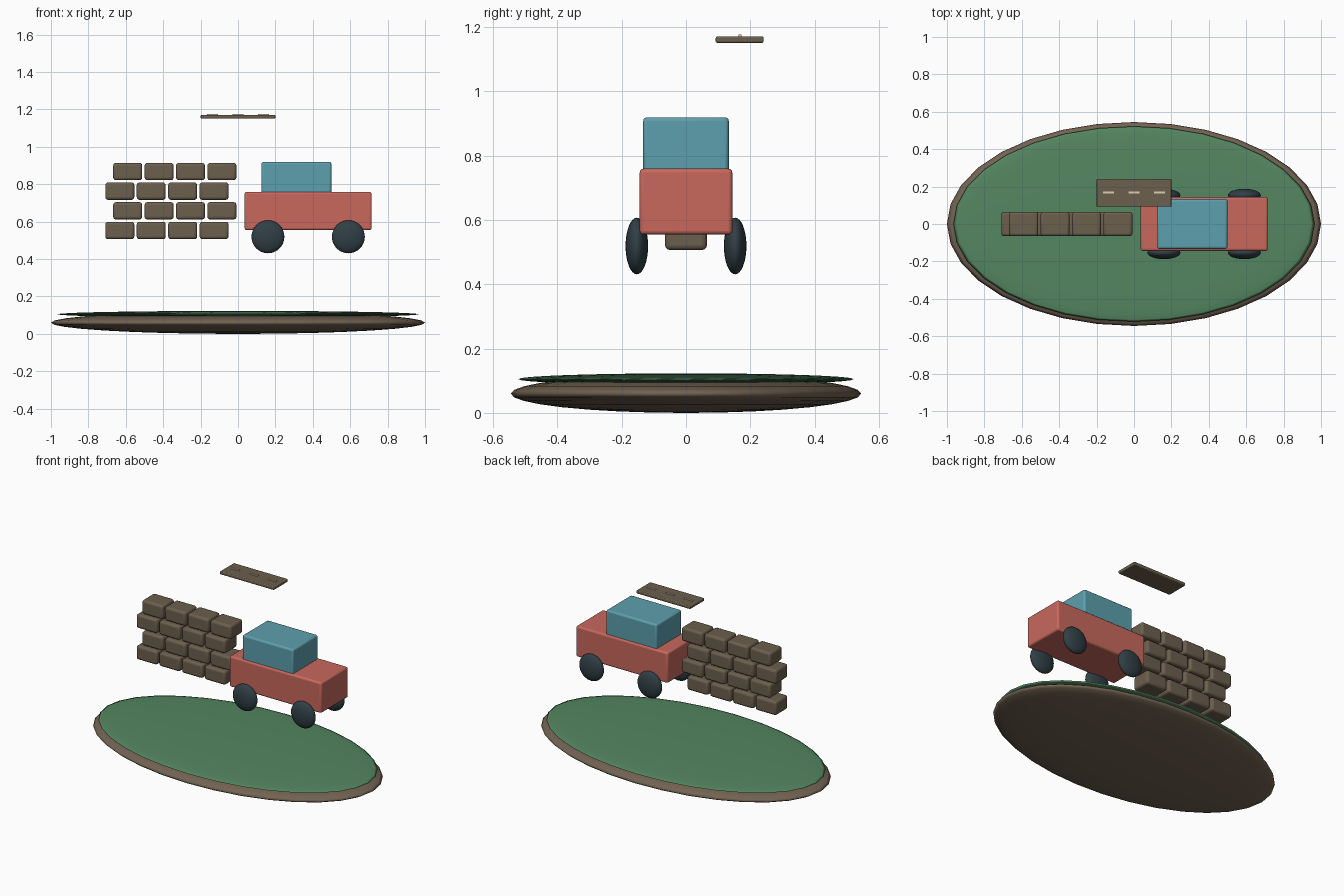
import bpy
from math import radians

if "Cube" in bpy.data.objects:
    bpy.data.objects.remove(bpy.data.objects["Cube"])


def material(name, rgb):
    m = bpy.data.materials.new(name)
    m.diffuse_color = (*rgb, 1)
    m.use_nodes = True
    m.node_tree.nodes["Principled BSDF"].inputs["Base Color"].default_value = m.diffuse_color
    return m


EARTH = material("earth", (0.17, 0.125, 0.085))
GRASS = material("grass", (0.09, 0.24, 0.12))
RED = material("red_paint", (0.58, 0.14, 0.11))
GLASS = material("blue_glass", (0.11, 0.35, 0.42))
RUBBER = material("rubber", (0.03, 0.05, 0.06))
STONE = material("stone", (0.15, 0.115, 0.075))
CREAM = material("cream", (0.72, 0.64, 0.45))


def finish(ob, name, mat):
    ob.name = name
    ob.data.materials.append(mat)


def box(name, center, size, mat, bevel=0.0):
    bpy.ops.mesh.primitive_cube_add(size=1, location=center)
    ob = bpy.context.object
    ob.scale = size
    bpy.ops.object.transform_apply(location=False, rotation=False, scale=True)
    finish(ob, name, mat)
    if bevel:
        mod = ob.modifiers.new("soft_edges", "BEVEL")
        mod.width = bevel
        mod.segments = 3
        bpy.ops.object.shade_smooth_by_angle(angle=radians(35))
    return ob


def ellipsoid(name, center, radii, mat):
    bpy.ops.mesh.primitive_uv_sphere_add(segments=32, ring_count=16, radius=1, location=center)
    ob = bpy.context.object
    ob.scale = radii
    bpy.ops.object.transform_apply(location=False, rotation=False, scale=True)
    finish(ob, name, mat)
    bpy.ops.object.shade_smooth()
    return ob


# Island: flattened earth with a thin grass cap
ellipsoid("island_earth", (0, 0, 0.06), (1, 0.545, 0.06), EARTH)
ellipsoid("island_grass", (0, 0, 0.105), (0.965, 0.522, 0.018), GRASS)

# Car body and cabin
box("car_body", (0.375, 0, 0.657), (0.68, 0.288, 0.205), RED, 0.012)
box("car_cabin", (0.312, 0, 0.822), (0.375, 0.266, 0.195), GLASS, 0.012)

# Wheels
for x, end in ((0.16, "rear"), (0.59, "front")):
    for side, label in ((-1, "right"), (1, "left")):
        ellipsoid(f"wheel_{end}_{label}", (x, side * 0.153, 0.519), (0.088, 0.035, 0.088), RUBBER)

# Wall: four staggered courses of four blocks
for row in range(4):
    for col in range(4):
        x = -0.632 + col * 0.168 + (row % 2) * 0.042
        box(f"wall_block_{row}_{col}", (x, 0, 0.553 + row * 0.105),
            (0.155, 0.13, 0.093), STONE, 0.015)

# Floating road piece with three lane dashes
box("road", (0, 0.167, 1.161), (0.4, 0.149, 0.02), STONE, 0.005)
for i in (-1, 0, 1):
    box(f"road_dash_{i + 2}", (i * 0.137, 0.168, 1.173), (0.06, 0.01, 0.007), CREAM)
